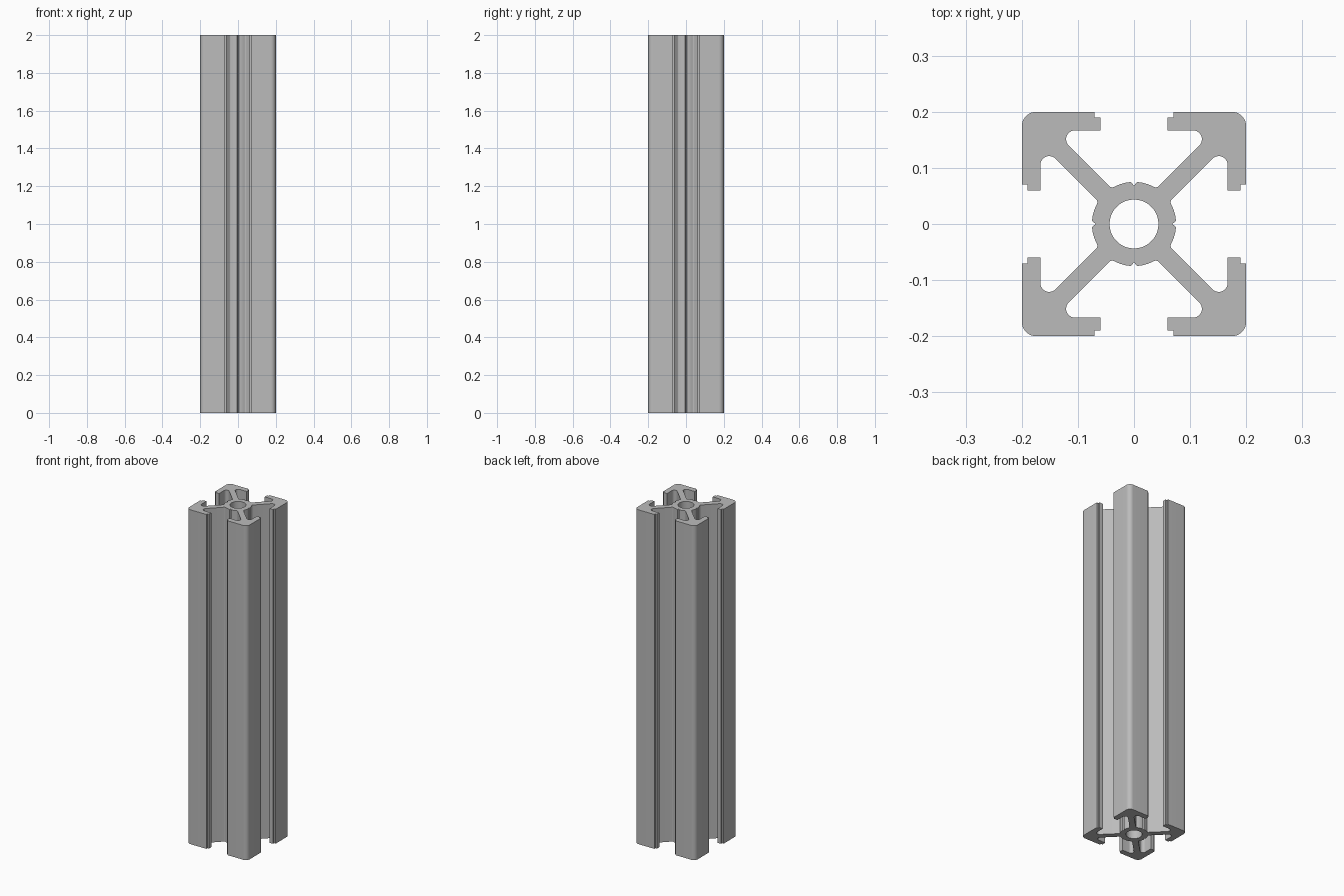
import bpy, bmesh
from math import sin, cos, radians

if "Cube" in bpy.data.objects:
    bpy.data.objects.remove(bpy.data.objects["Cube"])

HEIGHT = 2.0


def arc(cx, cy, r, start, end, steps):
    """Points on an arc, angles in degrees."""
    angles = [radians(start + (end - start) * i / steps) for i in range(steps + 1)]
    return [(cx + r * cos(a), cy + r * sin(a)) for a in angles]


# One eighth of the outline, from the slot centre to the corner diagonal
eighth = [(0.068, 0.0)]                                   # scribe notch
eighth += arc(0, 0, 0.075, 4, 27.8, 6)                    # hub
eighth += arc(0.0734, 0.0387, 0.008, 207.8, 135, 6)       # hub fillet
eighth += arc(0.151, 0.105, 0.016, 135, 0, 10)            # pocket end
eighth += [(0.167, 0.06), (0.19, 0.06), (0.19, 0.07), (0.2, 0.07)]  # slot lip
eighth += arc(0.174, 0.174, 0.026, 0, 45, 5)              # rounded corner

# Mirror across the diagonal, then turn about the centre four times
quarter = eighth + [(y, x) for x, y in reversed(eighth[1:-1])]
outline = []
for turn in range(4):
    outline += quarter + [(0.0, 0.068)]
    outline.pop()
    quarter = [(-y, x) for x, y in quarter]
bore = arc(0, 0, 0.0435, 0, 360, 48)[:-1]

# Walls from each loop, then flat end caps between the loops
bm = bmesh.new()
cap_edges = {0.0: [], HEIGHT: []}
for loop in (outline, bore):
    rings = {}
    for z, edges in cap_edges.items():
        ring = [bm.verts.new((x, y, z)) for x, y in loop]
        edges += [bm.edges.new((ring[i - 1], ring[i])) for i in range(len(ring))]
        rings[z] = ring
    low, high = rings[0.0], rings[HEIGHT]
    for i in range(len(loop)):
        bm.faces.new((low[i - 1], low[i], high[i], high[i - 1]))
for edges in cap_edges.values():
    bmesh.ops.triangle_fill(bm, edges=edges, use_beauty=True)
bmesh.ops.recalc_face_normals(bm, faces=bm.faces)

mesh = bpy.data.meshes.new("slotted_extrusion")
bm.to_mesh(mesh)
bm.free()
extrusion = bpy.data.objects.new("slotted_extrusion", mesh)
bpy.context.collection.objects.link(extrusion)

# Plain grey metal
grey = bpy.data.materials.new("aluminium_grey")
grey.use_nodes = True
colour = (0.5, 0.5, 0.5, 1.0)
grey.diffuse_color = colour
grey.node_tree.nodes["Principled BSDF"].inputs["Base Color"].default_value = colour
mesh.materials.append(grey)

bpy.context.view_layer.objects.active = extrusion
extrusion.select_set(True)
bpy.ops.object.shade_smooth_by_angle(angle=radians(30))
